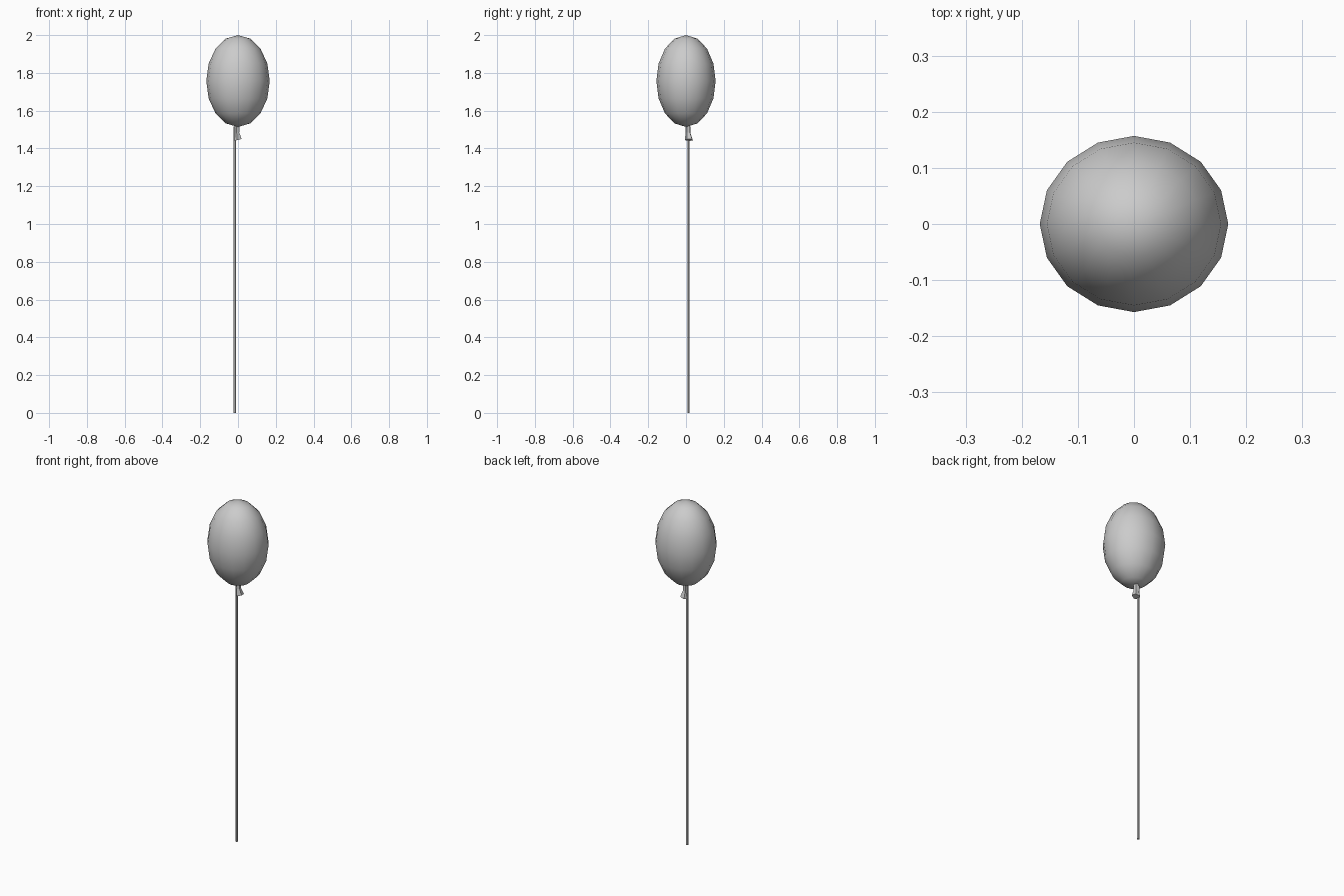
import bpy, bmesh, math
from mathutils import Vector

if "Cube" in bpy.data.objects:
    bpy.data.objects.remove(bpy.data.objects["Cube"])

# Balloon: slightly flattened low-poly ellipsoid
bpy.ops.mesh.primitive_uv_sphere_add(segments=16, ring_count=8, radius=1, location=(0, 0, 1.757))
balloon = bpy.context.object
balloon.name = "balloon"
balloon.scale = (0.168, 0.157, 0.243)
bpy.ops.object.transform_apply(location=False, rotation=False, scale=True)
bpy.ops.object.shade_smooth()


def loft(name, rings, sides, turn=0.0):
    """Loft through horizontal rings of (centre, radius, tilt in x)."""
    bm = bmesh.new()
    loops = []
    for centre, radius, tilt in rings:
        loop = []
        for i in range(sides):
            a = turn + 2 * math.pi * i / sides
            dx, dy = radius * math.cos(a), radius * math.sin(a)
            loop.append(bm.verts.new(Vector(centre) + Vector((dx, dy, tilt * dx))))
        loops.append(loop)
    for low, high in zip(loops, loops[1:]):
        for i in range(sides):
            j = (i + 1) % sides
            bm.faces.new((low[i], low[j], high[j], high[i]))
    bm.faces.new(loops[0])
    bm.faces.new(loops[-1])
    bmesh.ops.recalc_face_normals(bm, faces=bm.faces)
    mesh = bpy.data.meshes.new(name)
    bm.to_mesh(mesh)
    bm.free()
    obj = bpy.data.objects.new(name, mesh)
    bpy.context.collection.objects.link(obj)
    return obj


# Tied neck: narrow at the balloon, flaring to a tilted lip
loft("neck", [((-0.001, 0.016, 1.445), 0.023, 0.25),
              ((-0.005, 0.011, 1.485), 0.013, 0.0),
              ((-0.005, 0.010, 1.525), 0.014, 0.0)], 5, math.radians(45))

# Straight string hanging to the ground
loft("string", [((-0.018, 0.013, 0.0), 0.007, 0.0),
                ((-0.018, 0.013, 1.515), 0.007, 0.0)], 6)
